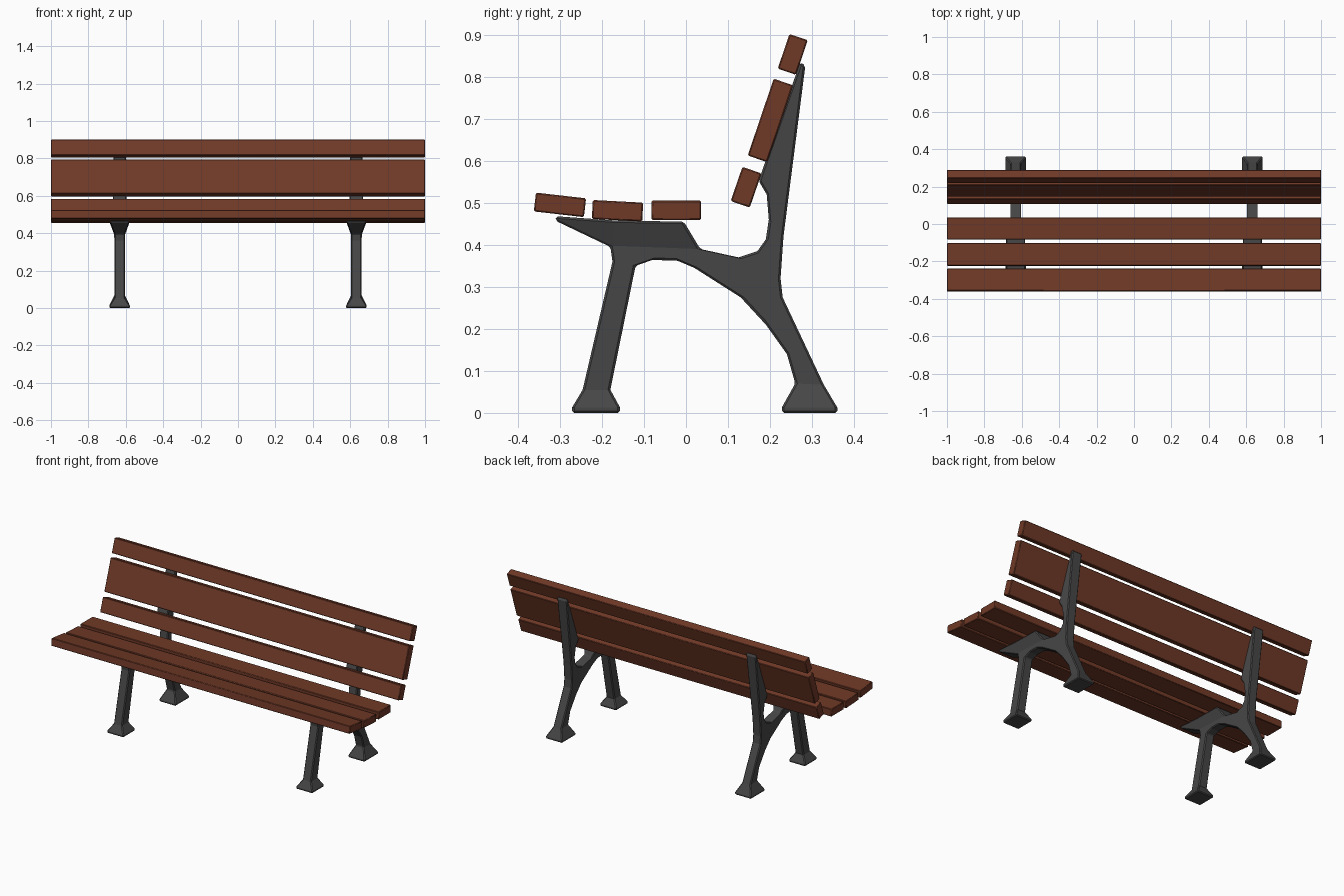
import bpy, bmesh, math

if "Cube" in bpy.data.objects:
    bpy.data.objects.remove(bpy.data.objects["Cube"])


def material(name, rgb):
    m = bpy.data.materials.new(name)
    m.diffuse_color = (*rgb, 1)
    m.use_nodes = True
    m.node_tree.nodes["Principled BSDF"].inputs["Base Color"].default_value = m.diffuse_color
    return m


wood = material("red_brown_wood", (0.16, 0.041, 0.02))
iron = material("dark_cast_iron", (0.062, 0.062, 0.062))


def chamfer(obj, width):
    mod = obj.modifiers.new("chamfer", "BEVEL")
    mod.width, mod.segments = width, 1
    mod.limit_method, mod.angle_limit = "ANGLE", math.radians(42)


# Slats: name, centre y, centre z, depth, height, tilt in degrees
slats = [
    ("seat_slat_front", -0.300, 0.495, 0.120, 0.045, -6.5),
    ("seat_slat_middle", -0.163, 0.481, 0.120, 0.045, -3),
    ("seat_slat_rear", -0.023, 0.482, 0.118, 0.046, 0),
    ("back_slat_lower", 0.143, 0.537, 0.048, 0.086, -19),
    ("back_slat_wide", 0.201, 0.696, 0.049, 0.193, -18.7),
    ("back_slat_top", 0.254, 0.853, 0.046, 0.087, -18.7),
]
for name, y, z, depth, height, tilt in slats:
    bpy.ops.mesh.primitive_cube_add(size=1, location=(0, y, z))
    slat = bpy.context.object
    slat.name = name
    slat.scale = (2, depth, height)
    bpy.ops.object.transform_apply(location=False, rotation=False, scale=True)
    slat.rotation_euler.x = math.radians(tilt)
    slat.data.materials.append(wood)
    bpy.ops.object.shade_smooth_by_angle(angle=math.radians(50))
    chamfer(slat, 0.003)

# Cast frame outline: y, z, half thickness
F, N, S, U = 0.055, 0.028, 0.052, 0.037   # foot, narrow, seat pad, upright
outline = [
    (-0.271, 0.0, F), (-0.271, 0.013, F), (-0.246, 0.055, N),        # front foot
    (-0.175, 0.36, N), (-0.18, 0.395, N),                            # front leg
    (-0.31, 0.457, S), (-0.31, 0.468, S), (-0.17, 0.458, S),         # seat pad
    (-0.005, 0.455, S), (0.034, 0.39, N), (0.125, 0.37, N),
    (0.17, 0.385, N), (0.19, 0.413, N), (0.197, 0.46, N),            # inner bend
    (0.192, 0.52, 0.033), (0.173, 0.552, U), (0.186, 0.59, U),       # upright
    (0.272, 0.835, 0.033), (0.284, 0.826, 0.033),
    (0.232, 0.42, N), (0.225, 0.32, N), (0.23, 0.275, N),            # back edge
    (0.328, 0.067, N), (0.36, 0.013, F), (0.36, 0.0, F),             # rear foot
    (0.228, 0.0, F), (0.228, 0.013, F), (0.26, 0.07, N),
    (0.24, 0.14, N), (0.19, 0.21, N), (0.13, 0.275, N),              # arch
    (0.02, 0.345, N), (-0.02, 0.362, N), (-0.08, 0.364, N),
    (-0.12, 0.35, N), (-0.18, 0.055, N), (-0.157, 0.013, F), (-0.157, 0.0, F),
]
# Side patches, as indices into the outline
patches = [
    (0, 1, 36, 37), (1, 2, 35, 36), (2, 3, 34, 35),
    (3, 4, 9, 10, 31, 32, 33, 34),
    (4, 5, 6, 7), (4, 7, 8, 9),
    (10, 11, 12, 19, 20, 21, 30, 31), (12, 13, 19),
    (13, 14, 19), (14, 15, 16, 19), (16, 17, 18, 19),
    (21, 22, 27, 28, 29, 30), (22, 23, 26, 27), (23, 24, 25, 26),
]


def cast_frame(name, x):
    bm = bmesh.new()
    sides = [[bm.verts.new((s * h, y, z)) for y, z, h in outline] for s in (-1, 1)]
    for side in sides:
        for p in patches:
            bm.faces.new([side[i] for i in p])
    n = len(outline)
    for i in range(n):
        j = (i + 1) % n
        bm.faces.new((sides[0][i], sides[0][j], sides[1][j], sides[1][i]))
    bmesh.ops.recalc_face_normals(bm, faces=bm.faces)
    mesh = bpy.data.meshes.new(name)
    bm.to_mesh(mesh)
    bm.free()
    mesh.materials.append(iron)
    obj = bpy.data.objects.new(name, mesh)
    obj.location.x = x
    bpy.context.collection.objects.link(obj)
    chamfer(obj, 0.005)


cast_frame("left_frame", -0.633)
cast_frame("right_frame", 0.633)
